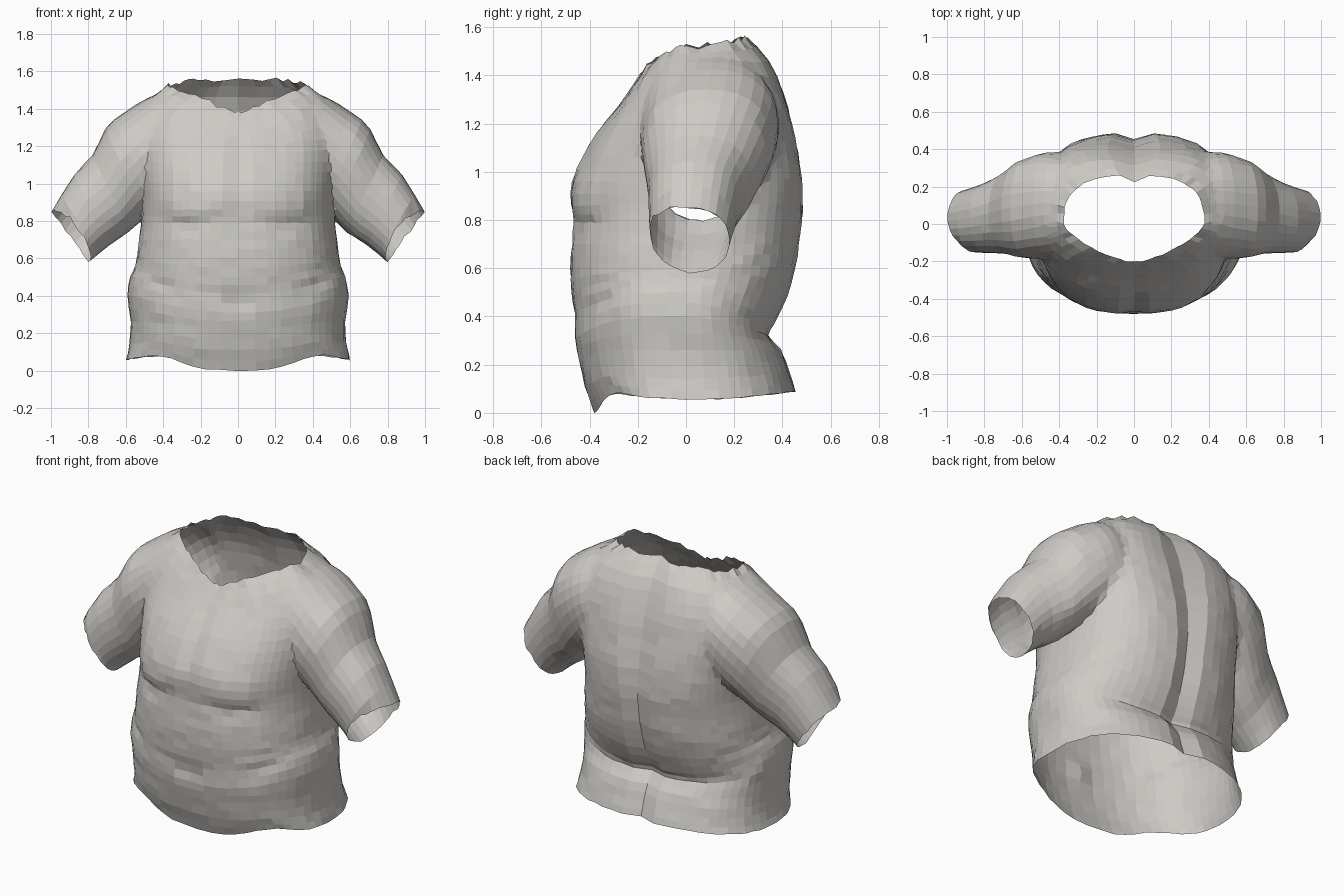
import bpy, bmesh, random
from math import cos, sin, pi, exp
from mathutils import Vector

random.seed(4)
if "Cube" in bpy.data.objects:
    bpy.data.objects.remove(bpy.data.objects["Cube"])

skin = bpy.data.materials.new("warm_grey")
skin.use_nodes = True
skin.diffuse_color = (0.62, 0.60, 0.57, 1)
skin.node_tree.nodes["Principled BSDF"].inputs["Base Color"].default_value = (0.62, 0.60, 0.57, 1)


def refine(rows, n):
    """Catmull-Rom rows between the given ones."""
    out = []
    for i in range(len(rows) - 1):
        a, b = rows[max(i - 1, 0)], rows[i]
        c, d = rows[i + 1], rows[min(i + 2, len(rows) - 1)]
        for k in range(n):
            t = k / n
            out.append([0.5 * (2 * q + (r - p) * t + (2 * p - 5 * q + 4 * r - s) * t * t
                               + (3 * q - p - 3 * r + s) * t ** 3)
                        for p, q, r, s in zip(a, b, c, d)])
    return out + [list(rows[-1])]


def loft(name, rings):
    """Closed loft; end fans carry material index 1 so they can be opened later."""
    bm = bmesh.new()
    loops = [[bm.verts.new(p) for p in ring] for ring in rings]
    n = len(loops[0])
    for a, b in zip(loops, loops[1:]):
        for i in range(n):
            j = (i + 1) % n
            bm.faces.new((a[i], a[j], b[j], b[i]))
    for ring in (loops[0], loops[-1]):
        hub = bm.verts.new(sum((v.co for v in ring), Vector()) / n)
        for i in range(n):
            bm.faces.new((ring[i], ring[(i + 1) % n], hub)).material_index = 1
    bmesh.ops.recalc_face_normals(bm, faces=bm.faces)
    mesh = bpy.data.meshes.new(name)
    bm.to_mesh(mesh)
    bm.free()
    mesh.materials.append(skin)
    mesh.materials.append(skin)
    obj = bpy.data.objects.new(name, mesh)
    bpy.context.collection.objects.link(obj)
    return obj


def bump(v, centre, width):
    return exp(-((v - centre) / width) ** 2)


def spow(v, p):
    return (1 if v >= 0 else -1) * abs(v) ** p


# Torso rows: front z, side z, back z, half width, front y, back y, front and back squareness
torso_rows = [
    (0.00, 0.055, 0.09, 0.60, -0.38, 0.455, 2.4, 2.5),
    (0.11, 0.14, 0.17, 0.58, -0.42, 0.43, 2.4, 2.5),
    (0.22, 0.26, 0.26, 0.575, -0.445, 0.395, 2.4, 2.5),
    (0.31, 0.40, 0.32, 0.59, -0.46, 0.345, 2.4, 2.5),
    (0.41, 0.50, 0.37, 0.575, -0.465, 0.37, 2.4, 2.5),
    (0.50, 0.56, 0.48, 0.55, -0.475, 0.42, 2.4, 2.5),
    (0.60, 0.62, 0.60, 0.54, -0.48, 0.455, 2.4, 2.5),
    (0.70, 0.70, 0.70, 0.53, -0.475, 0.472, 2.4, 2.5),
    (0.79, 0.79, 0.79, 0.52, -0.47, 0.482, 2.4, 2.6),
    (0.86, 0.86, 0.87, 0.515, -0.478, 0.487, 2.4, 2.7),
    (0.96, 0.96, 0.97, 0.515, -0.472, 0.482, 2.4, 2.9),
    (1.06, 1.06, 1.08, 0.52, -0.43, 0.465, 2.4, 3.1),
    (1.16, 1.18, 1.20, 0.53, -0.37, 0.44, 2.3, 3.2),
    (1.25, 1.31, 1.33, 0.53, -0.30, 0.405, 2.1, 3.3),
    (1.32, 1.44, 1.46, 0.48, -0.25, 0.345, 1.8, 3.1),
    (1.38, 1.52, 1.56, 0.375, -0.205, 0.26, 1.4, 2.8),
]


def torso_ring(row, edge):
    zf, zs, zb, w, yf, yb, ef, eb = row
    ring, n = [], 56
    for i in range(n):
        c, s = cos(2 * pi * i / n), sin(2 * pi * i / n)
        front = s < 0
        p = 2 / (ef if front else eb)
        x, y = w * spow(c, p), abs(s) ** p * (yf if front else yb)
        sweep = (6 if zs < 0.3 else 3) if front else 1.5
        z = zs + ((zf if front else zb) - zs) * abs(s) ** sweep
        # chest cleft, chest crease, belly folds, navel, scalloped hem and spine groove
        if front:
            crease = 0.775 + 1.6 * (abs(x) - 0.25) ** 2
            y += 0.02 * bump(x, 0, 0.03) * bump(z, 1.05, 0.22)
            y += 0.013 * bump(z, crease, 0.035) * bump(abs(x), 0.27, 0.17)
            y -= 0.01 * bump(z, crease + 0.09, 0.06) * bump(abs(x), 0.27, 0.16)
            y += 0.02 * bump(x, 0, 0.03) * bump(z, 0.36, 0.05)
            y += 0.015 * bump(z, 0.25 + 0.5 * abs(x), 0.04) * bump(abs(x), 0.42, 0.1)
            z += 0.035 * bump(zs, 0.05, 0.1) * bump(abs(x), 0.42, 0.13)
        else:
            y -= 0.035 * bump(x, 0, 0.025)
        rough = 0.014 if edge else 0.003
        ring.append((x + random.uniform(-0.003, 0.003), y + random.uniform(-0.003, 0.003),
                     z + random.uniform(-rough, rough)))
    return ring


rows = refine(torso_rows, 2)
torso = loft("torso_shell", [torso_ring(r, i == len(rows) - 1) for i, r in enumerate(rows)])

# Sleeve rows: top x, top z, underside x, underside z, front y, back y
sleeve_rows = [
    (0.34, 1.42, 0.28, 1.12, -0.06, 0.28),
    (0.47, 1.475, 0.35, 1.00, -0.165, 0.395),
    (0.61, 1.39, 0.42, 0.90, -0.19, 0.385),
    (0.71, 1.29, 0.50, 0.82, -0.18, 0.335),
    (0.78, 1.15, 0.58, 0.74, -0.16, 0.275),
    (0.88, 1.045, 0.69, 0.67, -0.155, 0.22),
    (1.00, 0.85, 0.80, 0.58, -0.15, 0.18),
]


def sleeve_ring(row, side, edge):
    tx, tz, ux, uz, yf, yb = row
    ring, n = [], 28
    for i in range(n):
        c, s = cos(2 * pi * i / n), sin(2 * pi * i / n)
        k = (1 + spow(c, 0.9)) / 2
        r = 0.012 if edge and 0.2 < k < 0.95 else 0.003
        x = ux + (tx - ux) * k + random.uniform(-r, 0)
        y = (yf + yb) / 2 + (yb - yf) / 2 * spow(s, 0.9)
        z = uz + (tz - uz) * k + random.uniform(-r, r)
        # cuff is cut back on its front side
        if edge and s < 0:
            x += 0.045 * s
            z -= 0.035 * s
        ring.append((side * x, y, z))
    return ring


# Join both sleeves to the torso as one surface
fine = refine(sleeve_rows, 2)
for side, label in ((1, "left"), (-1, "right")):
    sleeve = loft(label + "_sleeve", [sleeve_ring(r, side, i == len(fine) - 1)
                                      for i, r in enumerate(fine)])
    mod = torso.modifiers.new("join", "BOOLEAN")
    mod.operation, mod.solver, mod.object = "UNION", "EXACT", sleeve
    bpy.context.view_layer.update()
    joined = bpy.data.meshes.new_from_object(torso.evaluated_get(bpy.context.evaluated_depsgraph_get()))
    torso.modifiers.clear()
    torso.data = joined
    bpy.data.objects.remove(sleeve)

# Open the neck, hem and cuffs, then soften the shoulder joins
bm = bmesh.new()
bm.from_mesh(torso.data)
bmesh.ops.delete(bm, geom=[f for f in bm.faces if f.material_index == 1], context="FACES")
bmesh.ops.remove_doubles(bm, verts=bm.verts, dist=0.008)
shoulder = [v for v in bm.verts if not v.is_boundary and 0.36 < abs(v.co.x) < 0.62 and v.co.z > 0.74]
upper = [v for v in shoulder if v.co.z > 1.0 and (v.co.y > 0.1 or v.co.z > 1.2)]
for verts, times in ((shoulder, 2), (upper, 3)):
    for _ in range(times):
        bmesh.ops.smooth_vert(bm, verts=verts, factor=0.5, use_axis_x=True, use_axis_y=True, use_axis_z=True)
bm.to_mesh(torso.data)
bm.free()
torso.data.materials.clear()
torso.data.materials.append(skin)
for poly in torso.data.polygons:
    poly.material_index = 0
    poly.use_smooth = False
